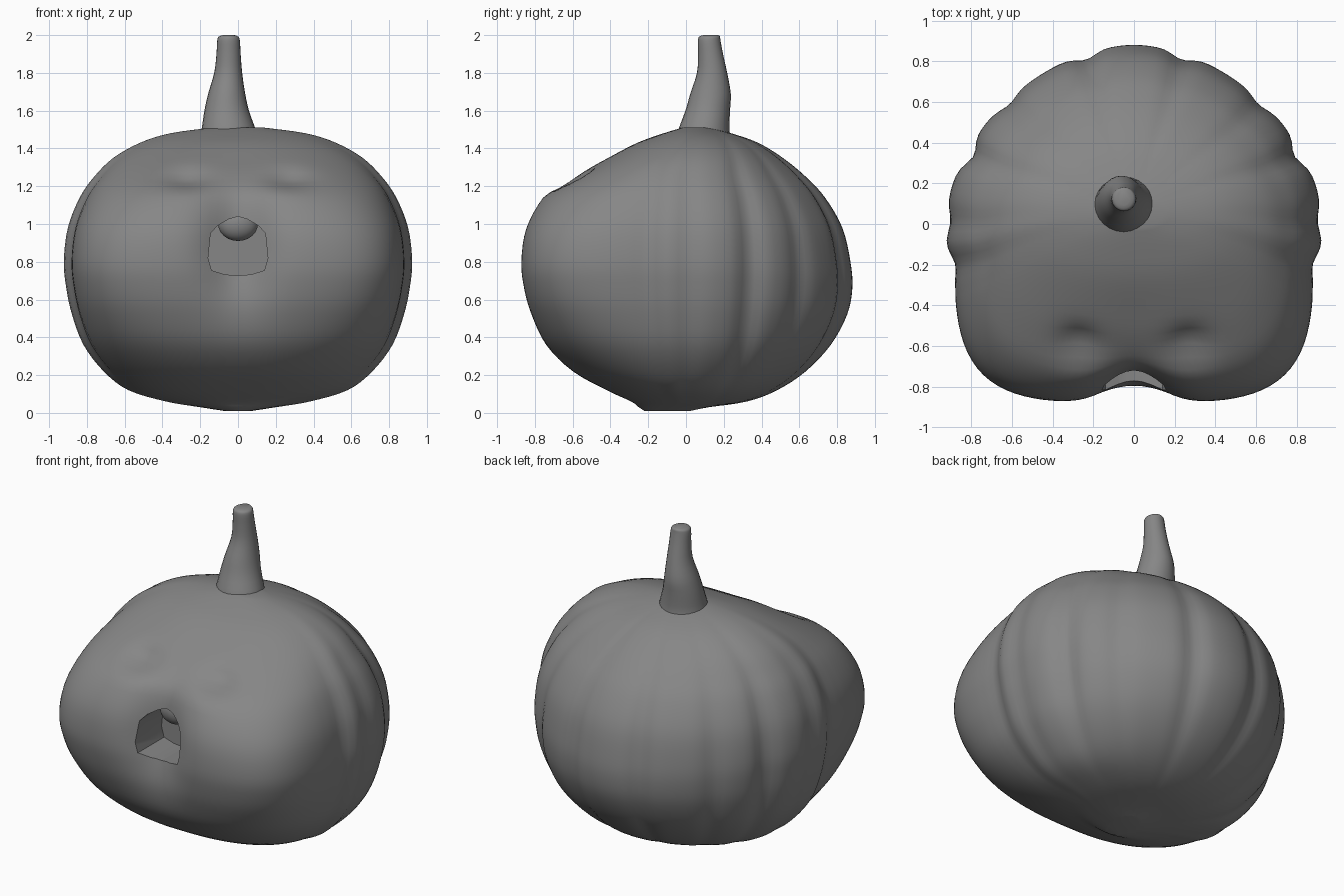
import bpy, bmesh
from math import sin, cos, pi, radians, exp

if "Cube" in bpy.data.objects:
    bpy.data.objects.remove(bpy.data.objects["Cube"])

# Height, half width, front y, back y, centre y
ROWS = [
    (0.01, 0.07, -0.22, 0.02, -0.10), (0.03, 0.20, -0.25, 0.12, -0.06),
    (0.06, 0.38, -0.29, 0.32, 0), (0.12, 0.58, -0.42, 0.48, 0),
    (0.22, 0.71, -0.60, 0.63, 0), (0.36, 0.815, -0.745, 0.76, 0),
    (0.52, 0.875, -0.825, 0.845, 0), (0.66, 0.905, -0.865, 0.872, 0),
    (0.80, 0.918, -0.88, 0.862, 0), (0.98, 0.897, -0.855, 0.82, 0),
    (1.14, 0.835, -0.765, 0.73, 0), (1.25, 0.76, -0.61, 0.63, 0),
    (1.35, 0.66, -0.42, 0.51, 0.02), (1.43, 0.52, -0.26, 0.38, 0.04),
    (1.48, 0.36, -0.12, 0.24, 0.05), (1.51, 0.14, -0.02, 0.12, 0.05),
]
GROOVES = [(16, .035), (46, .025), (67, .045), (89, .025), (103, .03)]
SEG, SUB = 144, 4

grey = bpy.data.materials.new("dark_grey")
grey.diffuse_color = (.24, .24, .24, 1)
grey.use_nodes = True
grey.node_tree.nodes["Principled BSDF"].inputs["Base Color"].default_value = grey.diffuse_color


def gauss(v, s):
    return exp(-(v / s) ** 2)


def spline(rows, sub):
    out = []
    for i in range(len(rows) - 1):
        p = [rows[max(0, min(len(rows) - 1, i + k))] for k in (-1, 0, 1, 2)]
        for j in range(sub):
            t = j / sub
            out.append([b + .5 * t * (c - a + t * (2 * a - 5 * b + 4 * c - d
                        + t * (3 * (b - c) + d - a))) for a, b, c, d in zip(*p)])
    return out + [list(rows[-1])]


def skin(name, rings):
    bm = bmesh.new()
    loops = [[bm.verts.new(p) for p in r] for r in rings]
    n = len(loops[0])
    for a, b in zip(loops, loops[1:]):
        for i in range(n):
            bm.faces.new((a[i], a[(i + 1) % n], b[(i + 1) % n], b[i]))
    bm.faces.new(loops[0])
    bm.faces.new(loops[-1])
    bmesh.ops.recalc_face_normals(bm, faces=bm.faces)
    me = bpy.data.meshes.new(name)
    bm.to_mesh(me)
    bm.free()
    me.materials.append(grey)
    ob = bpy.data.objects.new(name, me)
    bpy.context.collection.objects.link(ob)
    return ob


def smooth(ob, deg):
    bpy.ops.object.select_all(action='DESELECT')
    ob.select_set(True)
    bpy.context.view_layer.objects.active = ob
    bpy.ops.object.shade_smooth_by_angle(angle=radians(deg))


# Body: squarish cheeks in front, grooved round back
def body_point(row, a):
    z, w, f, b, c = row
    dx, dy = sin(a), cos(a)
    n = 1.82 if dy > 0 else 2 + 2.0 * gauss(z - .78, .5)
    depth = b - c if dy > 0 else c - f
    deg = abs((a * 180 / pi + 180) % 360 - 180)
    # Cheeks are a little narrower than the grooved back
    cheek = min(1, max(0, (deg - 96) / 14))
    w *= 1 - .035 * cheek
    r = (abs(dx / w) ** n + abs(dy / depth) ** n) ** (-1 / n)
    fade = max(0, sin(pi * min(1, z / 1.5))) ** .5
    r *= 1 + .01 * fade * (1 - cheek) - fade * sum(d * gauss(deg - g, 4.5) for g, d in GROOVES)
    x, y = r * dx, r * dy + c
    if dy < 0:
        # Central valley between the cheeks
        y *= 1 - .16 * gauss(x, .18) * gauss(z - .9, .32)
        # Soft closed eye creases with fuller lids below
        e = gauss(abs(x) - .27, .12) * gauss(z - 1.24, .05)
        lid = gauss(abs(x) - .25, .14) * gauss(z - 1.17, .05)
        y += .06 * e - .01 * lid
        z -= .012 * e
    return x, y, z


body = skin("pumpkin_body", [[body_point(r, 2 * pi * i / SEG) for i in range(SEG)]
                             for r in spline(ROWS, SUB)])

# Mouth opening
half = [(0, 1.04), (.05, 1.025), (.11, .99), (.145, .95), (.158, .82), (.14, .755), (.07, .733), (0, .727)]
outline = half + [(-x, z) for x, z in half[-2:0:-1]]
cutter = skin("mouth_cutter", [[(x, y, z) for x, z in outline] for y in (-1.2, -.55)])
cutter.hide_render = True
mod = body.modifiers.new("mouth", 'BOOLEAN')
mod.operation = 'DIFFERENCE'
mod.object = cutter
mod.solver = 'EXACT'
bpy.context.view_layer.objects.active = body
bpy.ops.object.modifier_apply(modifier=mod.name)
bpy.data.objects.remove(cutter)
smooth(body, 45)

# Upper tooth
bpy.ops.mesh.primitive_uv_sphere_add(segments=24, ring_count=12, location=(0, -.63, 1.0))
tooth = bpy.context.object
tooth.name = "upper_tooth"
tooth.scale = (.105, .07, .09)
tooth.data.materials.append(grey)
smooth(tooth, 60)

# Stem: height, centre x, centre y, radius x, radius y
STEM = [(1.44, -.05, .095, .155, .145), (1.50, -.05, .095, .143, .135),
        (1.60, -.06, .115, .118, .118), (1.69, -.06, .13, .098, .107),
        (1.80, -.052, .138, .074, .08), (1.90, -.05, .13, .064, .066),
        (1.97, -.05, .123, .06, .06), (1.992, -.05, .125, .052, .055), (2.0, -.05, .132, .03, .04)]
stem = skin("stem", [[(cx + rx * cos(2 * pi * i / 24), cy + ry * sin(2 * pi * i / 24), z)
                      for i in range(24)] for z, cx, cy, rx, ry in spline(STEM, 3)])
smooth(stem, 50)
